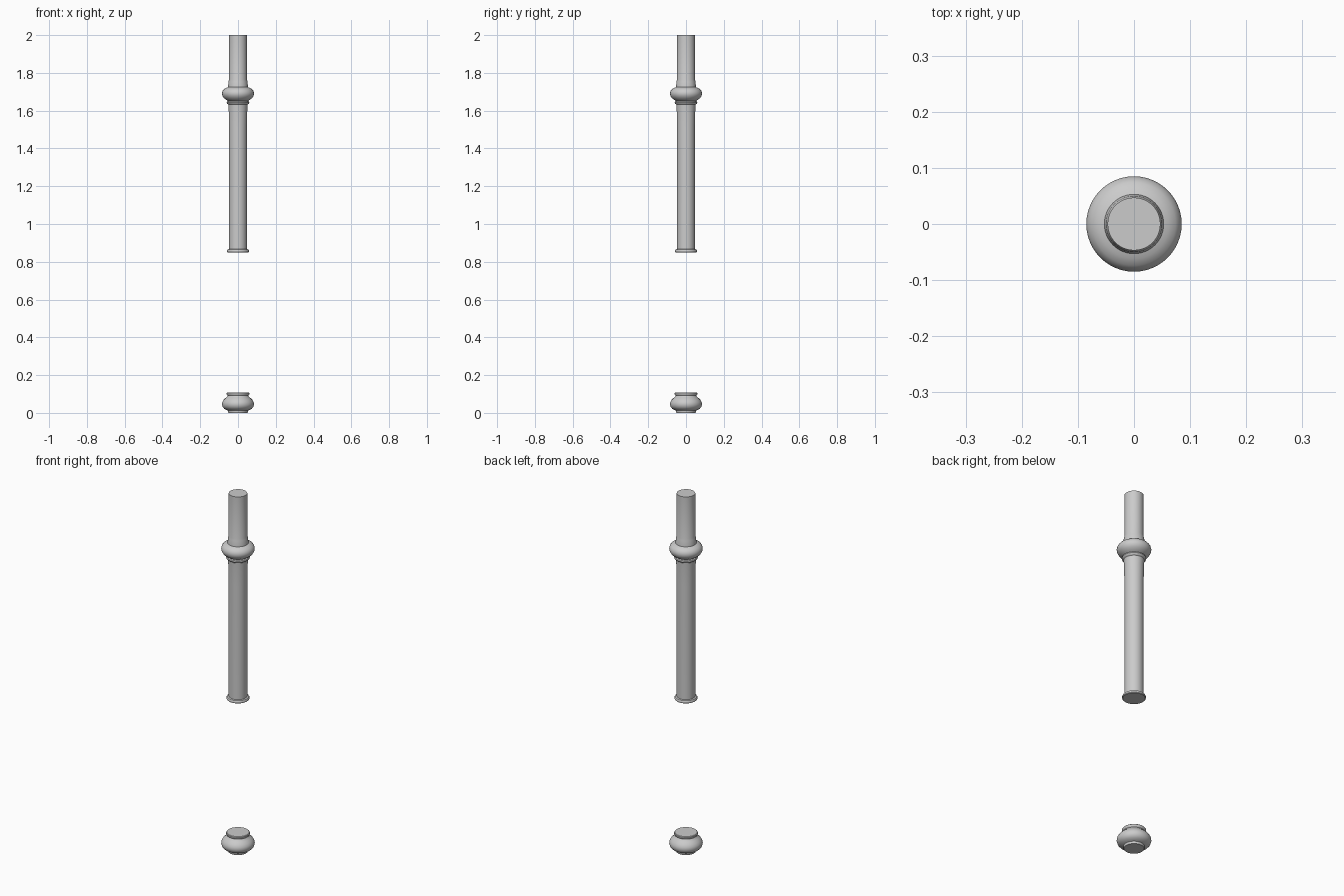
import bpy, bmesh, math


def lathe(name, profile, sides=48):
    """Turn a (radius, height) profile around the z axis."""
    bm = bmesh.new()
    rings = []
    for r, z in profile:
        rings.append([bm.verts.new((r * math.cos(2 * math.pi * i / sides),
                                    r * math.sin(2 * math.pi * i / sides), z))
                      for i in range(sides)])
    for low, high in zip(rings, rings[1:]):
        for i in range(sides):
            j = (i + 1) % sides
            bm.faces.new((low[i], low[j], high[j], high[i]))
    bm.faces.new(rings[0][::-1])
    bm.faces.new(rings[-1])
    mesh = bpy.data.meshes.new(name)
    bm.to_mesh(mesh)
    bm.free()
    obj = bpy.data.objects.new(name, mesh)
    bpy.context.collection.objects.link(obj)
    bpy.ops.object.select_all(action='DESELECT')
    obj.select_set(True)
    bpy.context.view_layer.objects.active = obj
    bpy.ops.object.shade_smooth_by_angle(angle=math.radians(40))
    return obj


# Foot: base disc, turned bulb, neck and top lip
lathe("foot", [
    (0.050, 0.0), (0.052, 0.004), (0.052, 0.012), (0.060, 0.015),
    (0.072, 0.021), (0.081, 0.031), (0.085, 0.044), (0.083, 0.057),
    (0.076, 0.069), (0.065, 0.080), (0.056, 0.087), (0.054, 0.091),
    (0.058, 0.094), (0.060, 0.099), (0.060, 0.104), (0.057, 0.107)])

# Upper post: bottom lip, shaft, bead, bulb and top shaft in one turning
lathe("upper_post", [
    (0.055, 0.850), (0.058, 0.853), (0.058, 0.860), (0.055, 0.865),
    (0.047, 0.867), (0.047, 1.50), (0.049, 1.598), (0.051, 1.632),
    (0.058, 1.637), (0.060, 1.642), (0.058, 1.648), (0.052, 1.651),
    (0.062, 1.657), (0.075, 1.667), (0.083, 1.680), (0.085, 1.692),
    (0.082, 1.704), (0.074, 1.714), (0.062, 1.721), (0.053, 1.724),
    (0.050, 1.755), (0.047, 1.765), (0.047, 2.0)])
